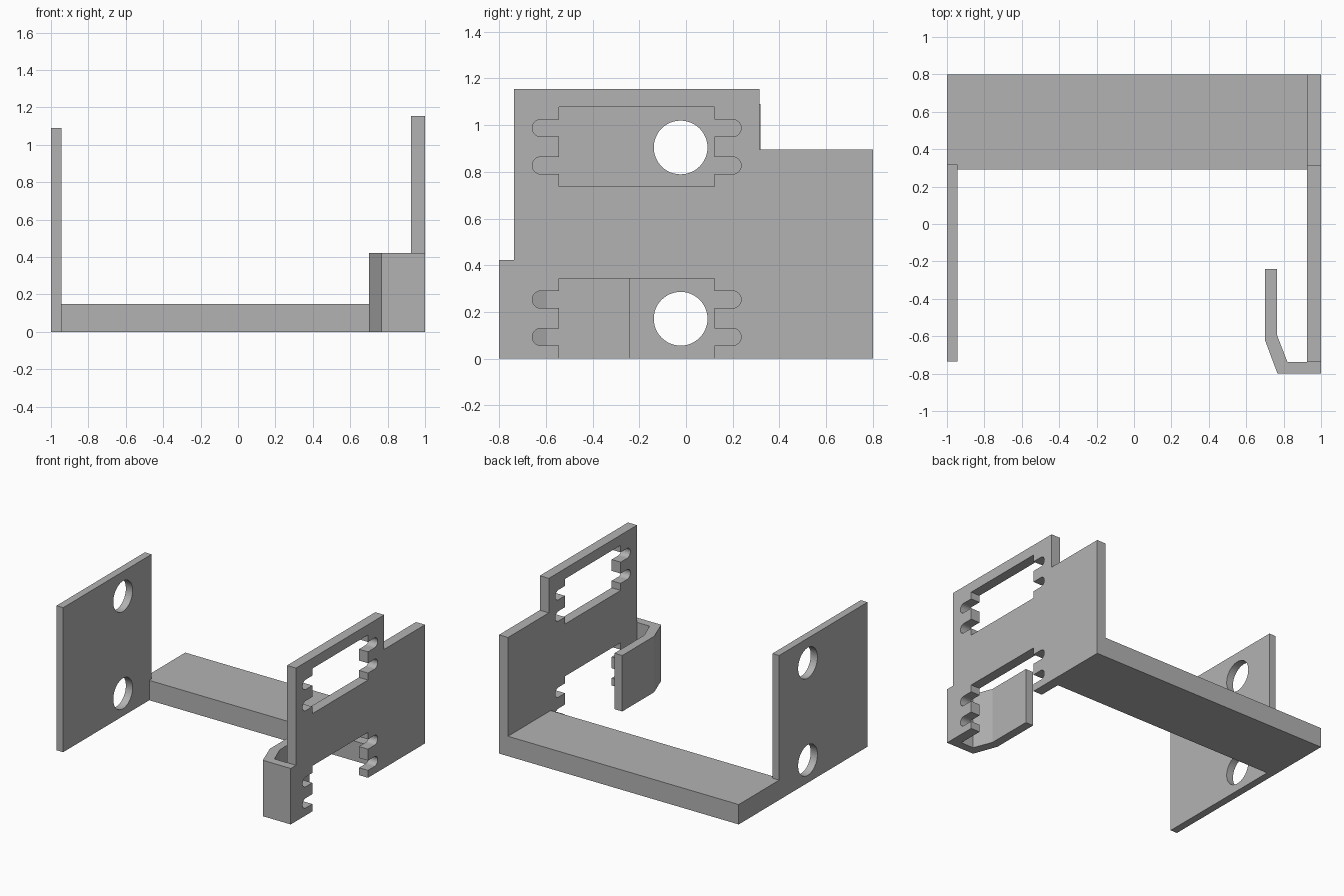
import bpy
import bmesh
from math import cos, sin, pi

cube = bpy.data.objects.get("Cube")
if cube:
    bpy.data.objects.remove(cube, do_unlink=True)

grey = bpy.data.materials.new("plain grey")
grey.use_nodes = True
colour = (0.45, 0.45, 0.45, 1)
grey.diffuse_color = colour
grey.node_tree.nodes["Principled BSDF"].inputs["Base Color"].default_value = colour


def prism(name, outline, axis, low, high):
    """Extrude a flat outline along x (outline in y, z) or z (outline in x, y)."""
    def place(a, b, d):
        return (d, a, b) if axis == "x" else (a, b, d)
    bm = bmesh.new()
    face = bm.faces.new([bm.verts.new(place(a, b, low)) for a, b in outline])
    extruded = bmesh.ops.extrude_face_region(bm, geom=[face])["geom"]
    moved = [v for v in extruded if isinstance(v, bmesh.types.BMVert)]
    bmesh.ops.translate(bm, verts=moved, vec=place(0, 0, high - low))
    bmesh.ops.recalc_face_normals(bm, faces=bm.faces)
    mesh = bpy.data.meshes.new(name)
    bm.to_mesh(mesh)
    bm.free()
    mesh.materials.append(grey)
    obj = bpy.data.objects.new(name, mesh)
    bpy.context.collection.objects.link(obj)
    return obj


def cut(target, cutter):
    """Apply a boolean difference and discard the cutter."""
    mod = target.modifiers.new("cut", "BOOLEAN")
    mod.operation = "DIFFERENCE"
    mod.solver = "EXACT"
    mod.object = cutter
    bpy.context.view_layer.objects.active = target
    bpy.ops.object.modifier_apply(modifier=mod.name)
    bpy.data.objects.remove(cutter, do_unlink=True)


def arc(cy, cz, r, start, sweep, steps):
    return [(cy + r * cos(start + sweep * i / steps),
             cz + r * sin(start + sweep * i / steps)) for i in range(steps + 1)]


def window_outline(cz, bottom):
    """Rectangle with two round-ended slots on each side, counterclockwise."""
    cy, half, top, r = -0.211, 0.332, cz + 0.17, 0.037
    reach = 0.447 - r
    pts = [(cy - half, bottom), (cy + half, bottom)]
    for side, order in ((1, (-1, 1)), (-1, (1, -1))):
        for k in order:
            z = cz + k * 0.08
            pts.append((cy + side * half, z - side * r))
            pts += arc(cy + side * reach, z, r, -side * pi / 2, pi, 12)
            pts.append((cy + side * half, z + side * r))
        if side == 1:
            pts += [(cy + half, top), (cy - half, top)]
    return pts


# Cross bar joining the two side plates
prism("cross_bar", [(-1, 0.291), (0.925, 0.291), (0.925, 0.8), (-1, 0.8)],
      "z", 0, 0.15)

# Plate with two round holes
holed_plate = prism("holed_plate",
                    [(-0.735, 0), (0.291, 0), (0.291, 0.15), (0.318, 0.15),
                     (0.318, 1.09), (-0.735, 1.09)], "x", -1, -0.944)
for z in (0.171, 0.904):
    circle = arc(-0.023, z, 0.115, 0, 2 * pi, 48)[:-1]
    cut(holed_plate, prism("hole_cutter", circle, "x", -1.1, -0.8))

# Stepped plate with a closed upper window and an open lower one
slotted_plate = prism("slotted_plate",
                      [(-0.737, 0), (0.8, 0), (0.8, 0.895), (0.314, 0.895),
                       (0.314, 1.155), (-0.737, 1.155)], "x", 0.925, 1)
for z, bottom in ((0.907, 0.737), (0.173, -0.1)):
    cut(slotted_plate, prism("window_cutter", window_outline(z, bottom), "x", 0.8, 1.1))

# Bent hook at the front of the slotted plate
prism("front_hook",
      [(1, -0.8), (1, -0.737), (0.82, -0.737), (0.765, -0.595), (0.765, -0.24),
       (0.7, -0.24), (0.7, -0.62), (0.767, -0.8)], "z", 0, 0.422)
